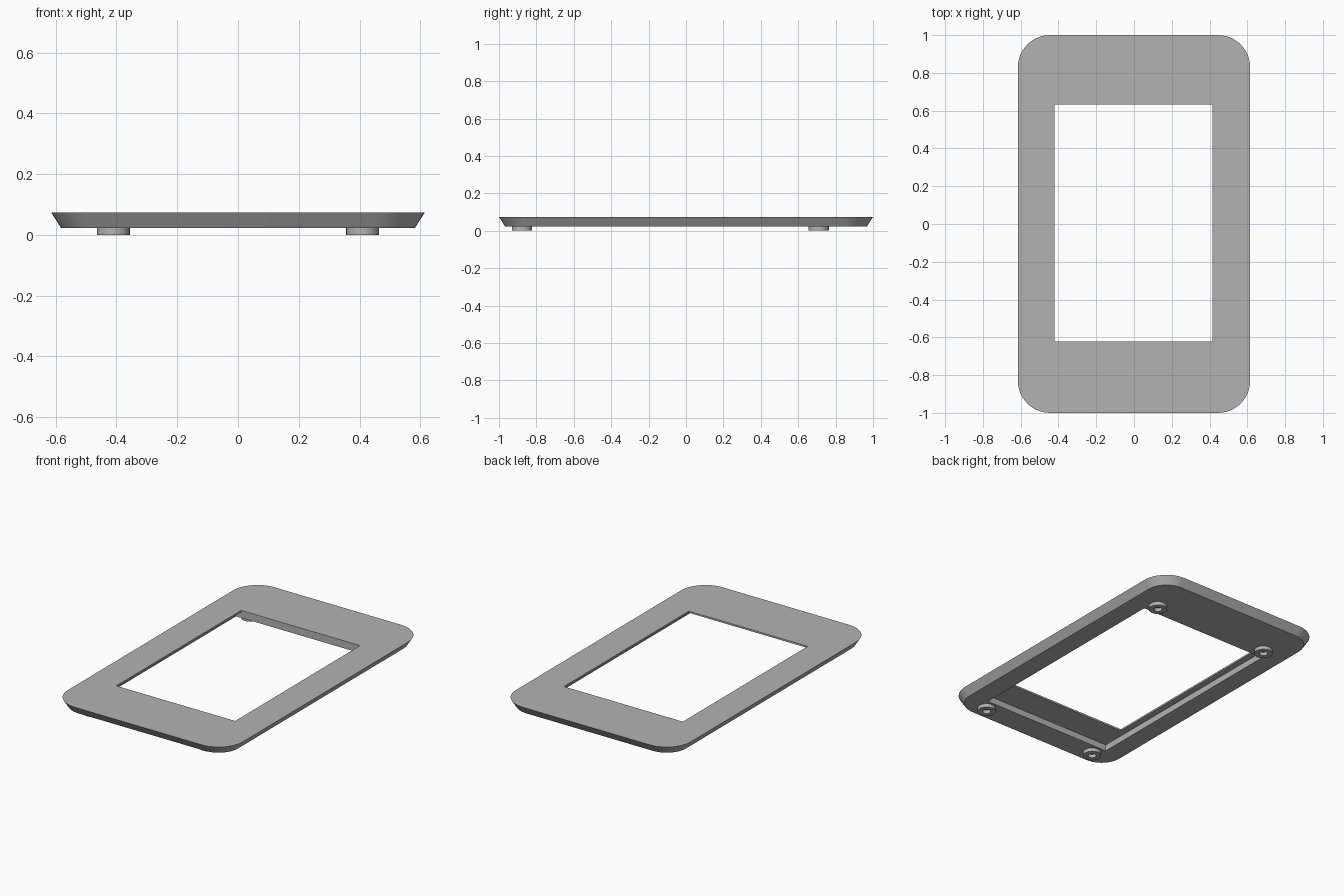
import bpy
import bmesh
from math import cos, sin, pi

cube = bpy.data.objects.get("Cube")
if cube:
    bpy.data.objects.remove(cube, do_unlink=True)

# Single grey finish
grey = bpy.data.materials.new("satin grey")
grey.use_nodes = True
colour = (0.45, 0.45, 0.45, 1)
grey.diffuse_color = colour
grey.node_tree.nodes["Principled BSDF"].inputs["Base Color"].default_value = colour

ARC = 12          # segments in each corner
UNDERSIDE = 0.023
LIP = 0.063       # ceiling of the recess behind the thin window lip
TOP = 0.074


def rounded_loop(bm, x0, x1, y0, y1, z, radius):
    """Counter-clockwise loop; a zero radius repeats one vertex per corner."""
    loop = []
    centres = [(x1 - radius, y1 - radius), (x0 + radius, y1 - radius),
               (x0 + radius, y0 + radius), (x1 - radius, y0 + radius)]
    for q, (cx, cy) in enumerate(centres):
        if radius == 0:
            loop += [bm.verts.new((cx, cy, z))] * (ARC + 1)
            continue
        for i in range(ARC + 1):
            a = (q + i / ARC) * pi / 2
            loop.append(bm.verts.new((cx + radius * cos(a), cy + radius * sin(a), z)))
    return loop


def ring_solid(name, sections):
    """Closed frame made by joining each loop to the next and the last to the first."""
    bm = bmesh.new()
    loops = [rounded_loop(bm, *s) for s in sections]
    for lower, upper in zip(loops, loops[1:] + loops[:1]):
        for i in range(len(lower)):
            j = (i + 1) % len(lower)
            corners = list(dict.fromkeys((lower[i], lower[j], upper[j], upper[i])))
            if len(corners) > 2:
                bm.faces.new(corners)
    bmesh.ops.remove_doubles(bm, verts=bm.verts, dist=1e-5)
    bmesh.ops.recalc_face_normals(bm, faces=bm.faces)
    mesh = bpy.data.meshes.new(name)
    bm.to_mesh(mesh)
    bm.free()
    mesh.materials.append(grey)
    obj = bpy.data.objects.new(name, mesh)
    bpy.context.collection.objects.link(obj)
    bpy.ops.object.select_all(action="DESELECT")
    obj.select_set(True)
    bpy.context.view_layer.objects.active = obj
    bpy.ops.object.shade_smooth_by_angle(angle=pi / 7)
    return obj


# Bezel: sloping rim, flat top, window opening, stepped recess underneath
window = (-0.42, 0.416, -0.623, 0.632)
recess = (-0.46, 0.456, -0.81, 0.638)
ring_solid("bezel_frame", [
    (-0.582, 0.582, -0.967, 0.967, UNDERSIDE, 0.137),
    (-0.615, 0.615, -1, 1, TOP, 0.17),
    (*window, TOP, 0),
    (*window, LIP, 0),
    (*recess, LIP, 0),
    (*recess, UNDERSIDE, 0),
])


# Hollow round feet
def foot(name, x, y, outer=0.054, inner=0.024):
    def circle(r, z):
        return (x - r, x + r, y - r, y + r, z, r)
    seat = UNDERSIDE + 0.002
    ring_solid(name, [circle(outer, seat), circle(outer, 0),
                      circle(inner, 0), circle(inner, seat)])


for side, x in (("left", 0.41), ("right", -0.41)):
    for end, y in (("front", -0.877), ("back", 0.71)):
        foot(f"{end}_{side}_foot", x, y)
